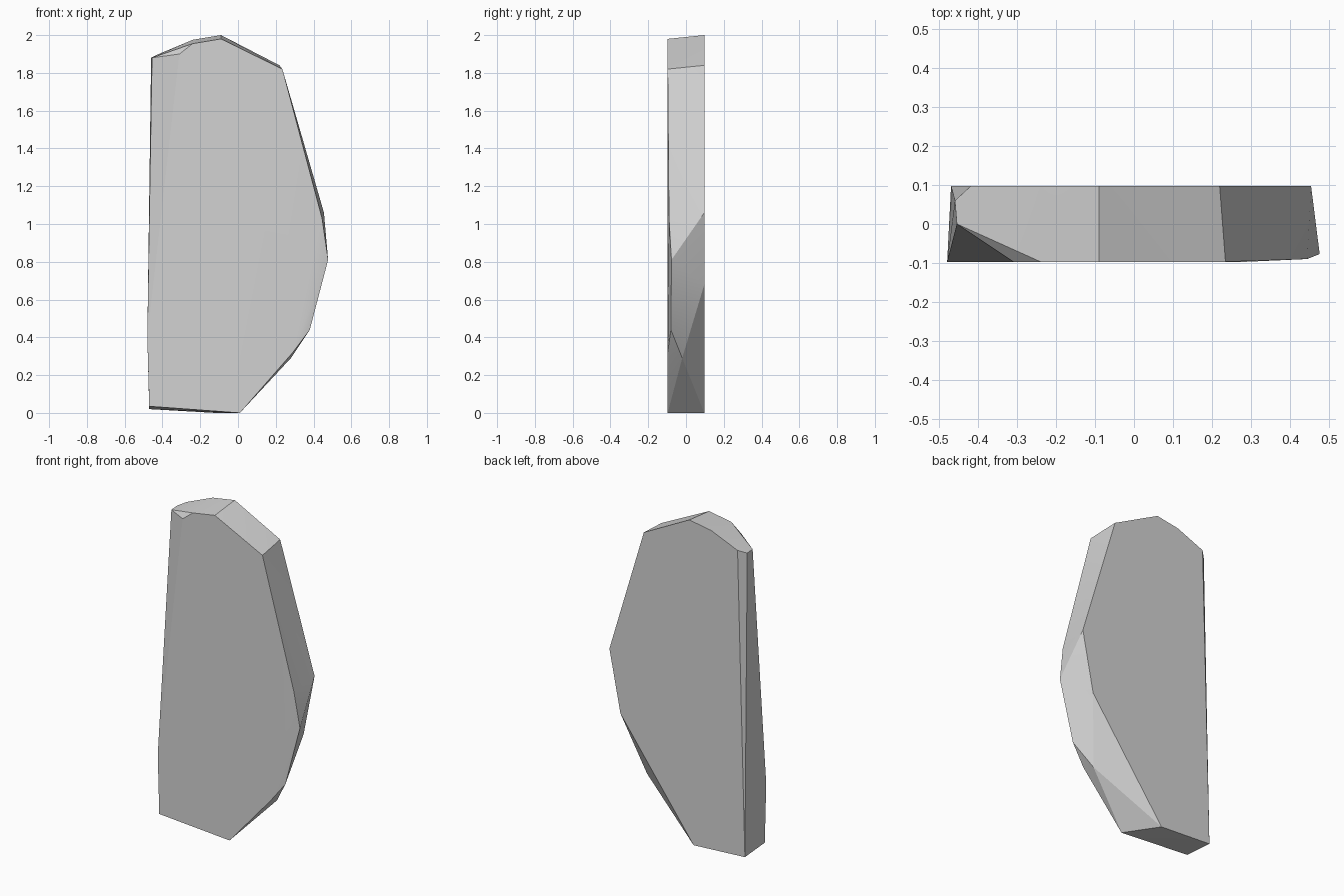
import bpy
import bmesh
from math import radians

cube = bpy.data.objects.get("Cube")
if cube:
    bpy.data.objects.remove(cube, do_unlink=True)

# Stone colour
stone = bpy.data.materials.new("pale grey stone")
stone.use_nodes = True
colour = (0.65, 0.65, 0.65, 1)
stone.diffuse_color = colour
stone.node_tree.nodes["Principled BSDF"].inputs["Base Color"].default_value = colour

HALF = 0.097  # half the slab thickness

# Corner outlines (x, z) of the two broad faces
front = [(-0.31, 1.90), (-0.24, 1.955), (-0.09, 1.98), (0.235, 1.82),
         (0.29, 0.32), (0.01, 0), (-0.47, 0.035), (-0.48, 0.4)]
back = [(-0.42, 1.90), (-0.24, 1.975), (-0.09, 2), (0.22, 1.84),
        (0.455, 1.06), (0.38, 0.68), (-0.12, 0), (-0.47, 0.02)]

# Chipped corners (x, y, z) between the broad faces
chips = [(-0.455, 0, 1.88), (-0.46, 0.06, 1.88), (0.445, -0.09, 1.03),
         (0.477, -0.077, 0.81), (0.38, -0.08, 0.44), (0.28, -0.02, 0.29)]

corners = [(x, -HALF, z) for x, z in front]
corners += [(x, HALF, z) for x, z in back]
corners += chips

# Wrap the corners into a faceted slab
bm = bmesh.new()
for co in corners:
    bm.verts.new(co)
bmesh.ops.convex_hull(bm, input=bm.verts[:])
bmesh.ops.dissolve_limit(bm, angle_limit=radians(0.3),
                         verts=bm.verts[:], edges=bm.edges[:])
bmesh.ops.recalc_face_normals(bm, faces=bm.faces[:])
mesh = bpy.data.meshes.new("stone_slab")
bm.to_mesh(mesh)
bm.free()
mesh.materials.append(stone)

slab = bpy.data.objects.new("stone_slab", mesh)
bpy.context.collection.objects.link(slab)

# Soften shallow facets, keep the chipped edges crisp
bpy.ops.object.select_all(action="DESELECT")
slab.select_set(True)
bpy.context.view_layer.objects.active = slab
bpy.ops.object.shade_smooth_by_angle(angle=radians(20))
